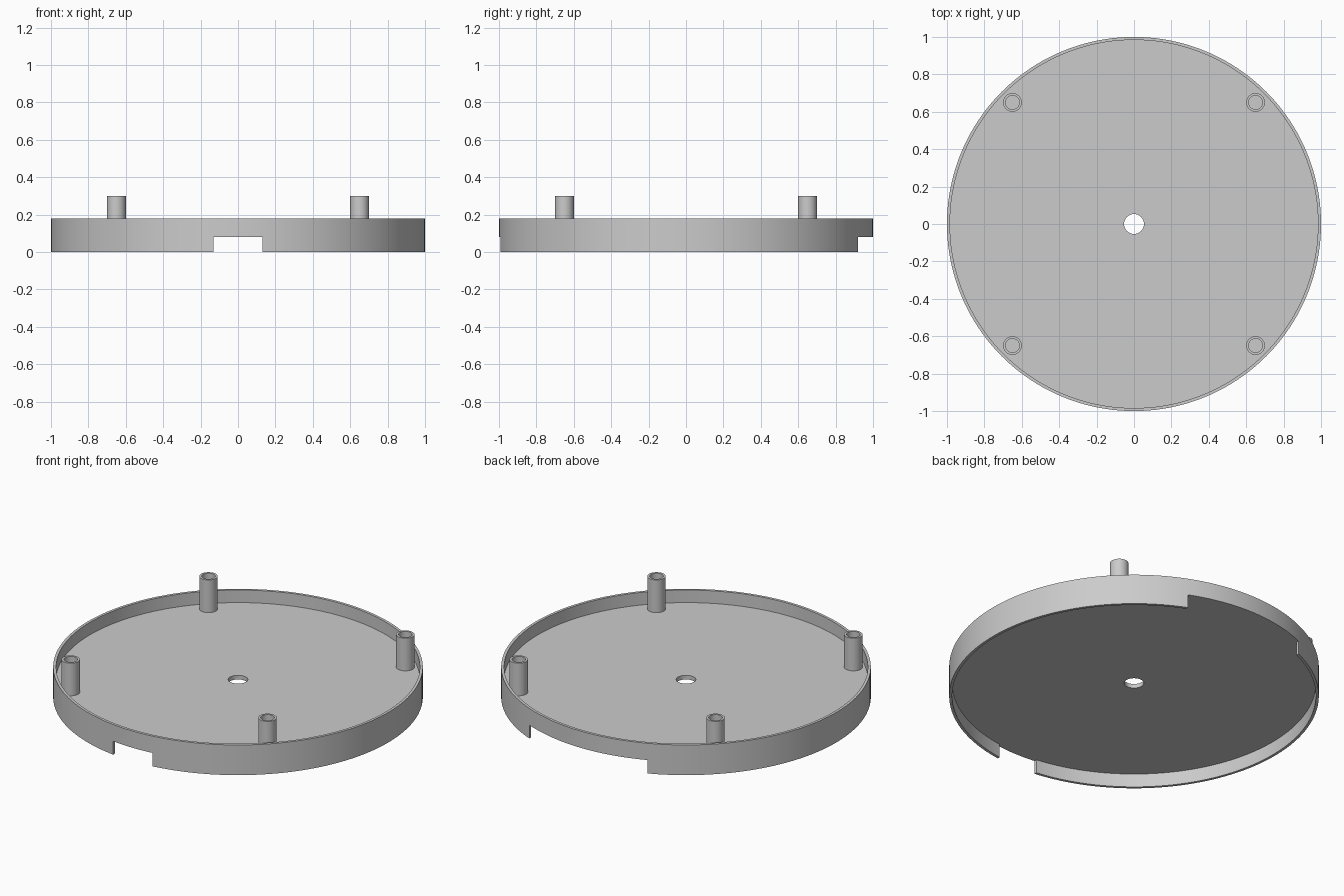
import bpy
import bmesh
import math
from mathutils import Matrix, Vector

default = bpy.data.objects.get("Cube")
if default:
    bpy.data.objects.remove(default, do_unlink=True)

# One plain grey for the whole model
grey = bpy.data.materials.new("light_grey")
grey.use_nodes = True
colour = (0.6, 0.6, 0.6, 1)
grey.diffuse_color = colour
grey.node_tree.nodes["Principled BSDF"].inputs["Base Color"].default_value = colour

FLOOR_BOTTOM, FLOOR_TOP = 0.08, 0.105
RIM_TOP, POST_TOP = 0.18, 0.30


def add_object(name, bm):
    bmesh.ops.recalc_face_normals(bm, faces=bm.faces)
    mesh = bpy.data.meshes.new(name)
    bm.to_mesh(mesh)
    bm.free()
    mesh.materials.append(grey)
    obj = bpy.data.objects.new(name, mesh)
    bpy.context.collection.objects.link(obj)
    return obj


def lathe(name, profile, steps):
    """Spin a closed (radius, height) profile around the z axis."""
    bm = bmesh.new()
    verts = [bm.verts.new((r, 0, z)) for r, z in profile]
    edges = [bm.edges.new((a, b)) for a, b in zip(verts, verts[1:] + verts[:1])]
    bmesh.ops.spin(bm, geom=verts + edges, cent=(0, 0, 0), axis=(0, 0, 1),
                   angle=math.tau, steps=steps, use_merge=True)
    bmesh.ops.remove_doubles(bm, verts=bm.verts, dist=1e-5)
    return add_object(name, bm)


def select_only(obj):
    bpy.ops.object.select_all(action="DESELECT")
    obj.select_set(True)
    bpy.context.view_layer.objects.active = obj


def smooth(obj):
    select_only(obj)
    bpy.ops.object.shade_smooth_by_angle(angle=math.radians(30))


def cut_notch(target, half_width, side):
    """Cut a box-shaped opening through the skirt below the floor."""
    bm = bmesh.new()
    size = Vector((2 * half_width, 0.4, 2 * FLOOR_BOTTOM))
    bmesh.ops.create_cube(bm, size=1, matrix=Matrix.Translation((0, side, 0))
                          @ Matrix.Diagonal(size.to_4d()))
    cutter = add_object("notch_cutter", bm)
    cutter.hide_render = True
    mod = target.modifiers.new("notch", "BOOLEAN")
    mod.operation = "DIFFERENCE"
    mod.solver = "EXACT"
    mod.object = cutter
    select_only(target)
    bpy.ops.object.modifier_apply(modifier=mod.name)
    bpy.data.objects.remove(cutter, do_unlink=True)


# Round tray: rim, skirt and raised floor with a centre hole
HOLE, INNER, OUTER = 0.053, 0.984, 1.0
tray = lathe("tray", [
    (HOLE, FLOOR_BOTTOM), (INNER, FLOOR_BOTTOM), (INNER, 0), (OUTER, 0),
    (OUTER, RIM_TOP), (INNER, RIM_TOP), (INNER, FLOOR_TOP), (HOLE, FLOOR_TOP),
], 160)

# Narrow front opening and wide back opening
cut_notch(tray, 0.13, -1)
cut_notch(tray, 0.39, 1)
smooth(tray)

# Four hollow posts standing on the floor
for y, end in ((-0.65, "front"), (0.65, "back")):
    for x, side in ((-0.65, "right"), (0.65, "left")):
        post = lathe(f"{end}_{side}_post", [
            (0.037, FLOOR_TOP), (0.05, FLOOR_TOP),
            (0.05, POST_TOP), (0.037, POST_TOP),
        ], 40)
        post.location = (x, y, 0)
        smooth(post)
